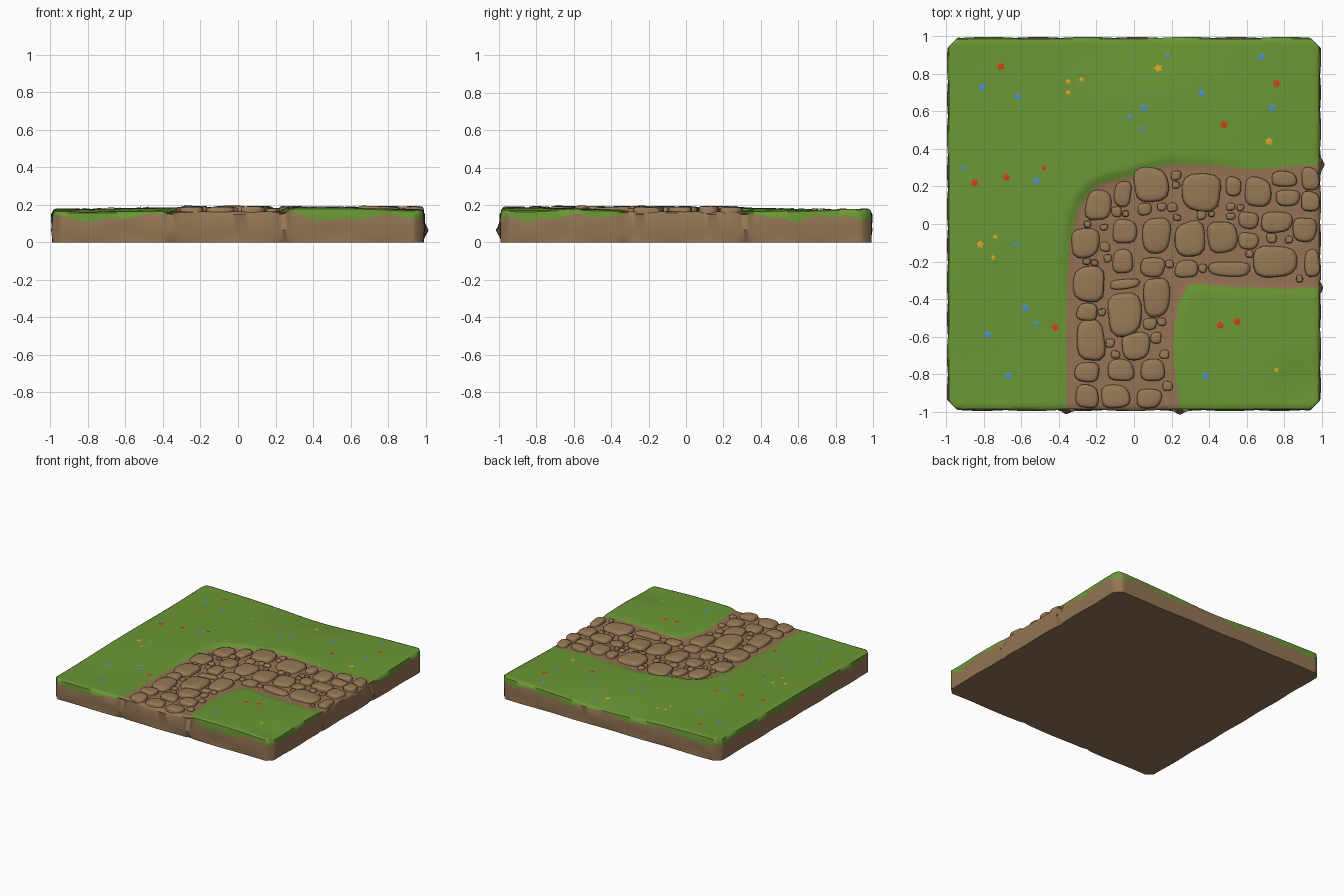
import bpy, bmesh, math, random
from mathutils import Vector

if "Cube" in bpy.data.objects:
    bpy.data.objects.remove(bpy.data.objects["Cube"])
random.seed(4)

def material(name, rgb):
    m = bpy.data.materials.new(name)
    lin = [((c / 255 + 0.055) / 1.055) ** 2.4 for c in rgb]
    m.diffuse_color = (*lin, 1)
    m.use_nodes = True
    m.node_tree.nodes["Principled BSDF"].inputs["Base Color"].default_value = m.diffuse_color
    return m

GRASS = material("grass green", (107, 151, 53))
DIRT = material("dirt brown", (148, 117, 84))
PATH = material("path earth", (149, 114, 83))
STONE = material("stone tan", (151, 121, 86))
RED = material("flower red", (214, 62, 24))
BLUE = material("flower blue", (78, 146, 200))
YELLOW = material("flower yellow", (222, 168, 38))

def finish(bm, name, mats):
    me = bpy.data.meshes.new(name)
    bm.to_mesh(me)
    bm.free()
    for m in mats:
        me.materials.append(m)
    for p in me.polygons:
        p.use_smooth = True
    ob = bpy.data.objects.new(name, me)
    bpy.context.collection.objects.link(ob)
    bpy.context.view_layer.objects.active = ob
    ob.select_set(True)
    bpy.ops.object.shade_smooth_by_angle(angle=math.radians(50))
    ob.select_set(False)

# Outline of the curved path (runs past the tile edges)
OUTLINE = [Vector(p) for p in [
    (-.36, -1.2), (-.36, -.6), (-.355, -.3), (-.34, -.1), (-.315, .03), (-.28, .12),
    (-.23, .18), (-.16, .22), (-.04, .25), (.08, .29), (.2, .32), (.45, .31), (.65, .29),
    (.85, .31), (1.2, .33), (1.2, -.33), (.8, -.345), (.5, -.335), (.33, -.315), (.28, -.335),
    (.24, -.42), (.215, -.55), (.21, -.7), (.225, -.85), (.25, -1.0), (.27, -1.2)]]

def path_distance(x, y):
    """Signed distance to the path border (negative on the path) and nearest border point."""
    p = Vector((x, y))
    best, near, inside = 9, p, False
    for i, b in enumerate(OUTLINE):
        a = OUTLINE[i - 1]
        ab = b - a
        q = a + ab * max(0, min(1, (p - a).dot(ab) / ab.length_squared))
        if (p - q).length < best:
            best, near = (p - q).length, q
        if (a.y > y) != (b.y > y) and x < a.x + (y - a.y) / (b.y - a.y) * ab.x:
            inside = not inside
    return (-best if inside else best), near

def height(x, y, d):
    """Rolling lawn with a slightly sunken path."""
    lawn = .174 + .007 * math.sin(2.6 * x + 1.9 * y + 2) + .005 * math.sin(4.1 * y - 2.3 * x)
    lawn -= .018 * math.exp(-((x - .05) ** 2 / .12 + (y - 1) ** 2 / .03))
    lawn -= .012 * math.exp(-((x - .9) ** 2 + (y + .85) ** 2) / .02)
    t = max(0, min(1, (d + .02) / .07))
    return .165 + (lawn - .165) * t * t * (3 - 2 * t)

# Tile block: grid top, then side rings, then the base
N, H = 110, .972
bm = bmesh.new()
dist = {}
grid = []
for j in range(N + 1):
    row = []
    for i in range(N + 1):
        x, y = -H + 2 * H * i / N, -H + 2 * H * j / N
        d, q = path_distance(x, y)
        if abs(d) < H / N:
            x, y, d = max(-H, min(H, q.x)), max(-H, min(H, q.y)), 0
        v = bm.verts.new((x, y, height(x, y, d)))
        dist[v] = d
        row.append(v)
    grid.append(row)
for j in range(N):
    for i in range(N):
        f = bm.faces.new((grid[j][i], grid[j][i + 1], grid[j + 1][i + 1], grid[j + 1][i]))
        f.material_index = 0 if sum(dist[v] for v in f.verts) > 0 else 2
rim = (grid[0][:-1] + [r[-1] for r in grid[:-1]] + grid[-1][:0:-1]
       + [r[0] for r in grid[:0:-1]])
rings = [rim, [], [], [], []]
for v in rim:
    x, y, z = v.co
    d = dist[v]
    ox = math.copysign(1, x) if abs(x) > H - .001 else 0
    oy = math.copysign(1, y) if abs(y) > H - .001 else 0
    if ox and oy:
        ox, oy = ox * .4, oy * .4
    s = x * 1.7 + y * 2.3 + ox + oy * 2
    bump = .005 * math.sin(7 * s) - .02 * math.exp(-(d / .025) ** 2)
    # lower hem of the turf, wavy and rising toward the path
    hem = .128 + .014 * math.sin(6 * s) + .008 * math.sin(15 * s + 1) + .03 * math.exp(-max(d, 0) / .1)
    hem = min(hem, z - .016)
    for ring, (o, zz) in zip(rings[1:], [(.015, z - .007), (.021 + bump, hem),
                                         (.02 - bump, .065), (.018 + bump * .5, 0)]):
        ring.append(bm.verts.new((x + ox * o, y + oy * o, zz)))
for k in range(4):
    a, b = rings[k], rings[k + 1]
    for i in range(len(rim)):
        n = (i + 1) % len(rim)
        f = bm.faces.new((a[i], b[i], b[n], a[n]))
        f.material_index = 0 if k < 2 and dist[rim[i]] + dist[rim[n]] > 0 else 1
bm.faces.new(rings[-1][::-1]).material_index = 1
# bevel-like pull on the four corners
for v in bm.verts:
    over = abs(v.co.x) + abs(v.co.y) - 1.935
    if over > 0:
        v.co.x -= math.copysign(over / 2, v.co.x)
        v.co.y -= math.copysign(over / 2, v.co.y)
bmesh.ops.recalc_face_normals(bm, faces=bm.faces[:])
finish(bm, "grass_tile", [GRASS, DIRT, PATH])

def add_stone(bm, x, y, w, h, top):
    """Worn cobble: rounded-square rings closing to a shallow dome."""
    n, turn = 18, random.uniform(-.12, .12)
    tx, ty = random.uniform(-.05, .05), random.uniform(-.05, .05)
    wob = [random.uniform(0, 6.28) for _ in range(2)]
    prev = None
    for scale, z in [(1.03, .155), (1, top - .014), (.93, top - .005), (.8, top - .001), (.4, top)]:
        ring = []
        for i in range(n):
            a = 2 * math.pi * i / n
            c, s = math.cos(a), math.sin(a)
            r = scale / (abs(c) ** 3.2 + abs(s) ** 3.2) ** (1 / 3.2)
            r *= 1 + .05 * math.sin(2 * a + wob[0]) + .04 * math.sin(3 * a + wob[1])
            u, v = c * r * w / 2, s * r * h / 2
            px = x + u * math.cos(turn) - v * math.sin(turn)
            py = y + u * math.sin(turn) + v * math.cos(turn)
            tilt = (u * tx + v * ty) if z > .16 else 0
            ring.append(bm.verts.new((min(px, .992), max(py, -.99), z + tilt)))
        if prev:
            for i in range(n):
                m = (i + 1) % n
                bm.faces.new((prev[i], prev[m], ring[m], ring[i]))
        prev = ring
    bm.faces.new(prev)

# Large cobbles: x, y, width, depth
COBBLES = [
    (-.19, .1, .13, .16), (.09, .21, .18, .18), (-.06, .16, .09, .13), (.36, .17, .21, .19),
    (.53, .2, .08, .1), (.66, .17, .14, .15), (.8, .24, .13, .08), (.82, .14, .13, .08),
    (.94, .24, .09, .12), (.94, .12, .1, .1), (-.26, -.1, .15, .15), (-.05, -.04, .12, .13),
    (.12, -.06, .15, .18), (.3, -.08, .16, .18), (.47, -.07, .15, .17), (.61, .02, .1, .09),
    (.61, -.09, .1, .09), (.76, .01, .16, .11), (.91, -.03, .12, .13), (.28, -.24, .12, .09),
    (.51, -.24, .21, .08), (.75, -.2, .22, .17), (.95, -.21, .08, .14), (-.24, -.32, .17, .18),
    (.1, -.23, .13, .1), (-.06, -.2, .11, .12), (.12, -.39, .14, .2), (-.05, -.48, .18, .22),
    (-.23, -.62, .15, .21), (.01, -.65, .15, .14), (-.25, -.47, .11, .09), (-.25, -.79, .13, .1),
    (-.07, -.78, .14, .11), (.1, -.78, .13, .11), (-.1, -.92, .15, .12), (.08, -.93, .13, .1)]
bm = bmesh.new()
for c in COBBLES:
    add_stone(bm, *c, random.uniform(.187, .193))
add_stone(bm, -.25, -.92, .12, .12, .19)
add_stone(bm, -.05, -.32, .16, .05, .186)
finish(bm, "cobblestones", [STONE])

# Pebbles fill the gaps between cobbles
bm = bmesh.new()
blocks = COBBLES + [(-.25, -.92, .12, .12), (-.05, -.32, .16, .05)]
for _ in range(1500):
    x, y = random.uniform(-.33, .95), random.uniform(-.95, .28)
    gap = min(max(abs(x - c[0]) - c[2] / 2, abs(y - c[1]) - c[3] / 2) for c in blocks)
    if gap > .021 and path_distance(x, y)[0] < -.045:
        size = 2 * min(gap - .004, .035)
        add_stone(bm, x, y, size, size * random.uniform(.8, 1.1), .182)
        blocks.append((x, y, size, size))
finish(bm, "pebbles", [STONE])

# Flowers: five-lobed plates lying on the lawn
def flowers(name, mat, spots, small):
    bm = bmesh.new()
    for spot in spots + small:
        x, y = spot
        r = .021 if spot in spots else .014
        z = height(x, y, path_distance(x, y)[0])
        turn = random.uniform(0, 6)
        mid = bm.verts.new((x, y, z + .006))
        ring = []
        for i in range(20):
            a = 2 * math.pi * i / 20
            q = r * (.85 + .2 * math.cos(5 * a))
            px, py = x + q * math.cos(a + turn), y + q * math.sin(a + turn)
            ring.append(bm.verts.new((px, py, height(px, py, path_distance(px, py)[0]) + .003)))
        for i in range(20):
            bm.faces.new((mid, ring[i], ring[(i + 1) % 20]))
    finish(bm, name, [mat])

flowers("red_flowers", RED,
        [(-.71, .84), (.76, .75), (.48, .53), (-.85, .22), (-.68, .25), (-.42, -.55),
         (.46, -.54), (.55, -.52)], [(-.48, .3)])
flowers("blue_flowers", BLUE,
        [(.68, .89), (-.81, .73), (-.62, .68), (.36, .7), (.05, .62), (.74, .62), (-.52, .23),
         (-.58, -.45), (-.78, -.59), (-.67, -.81), (.38, -.81)],
        [(.18, .9), (.04, .51), (-.02, .57), (-.91, .3), (-.63, -.11), (-.52, -.53)])
flowers("yellow_flowers", YELLOW, [(-.82, -.11), (.72, .44), (.13, .83)],
        [(-.35, .76), (-.28, .77), (-.35, .7), (-.75, -.18), (-.74, -.07), (.76, -.78)])
